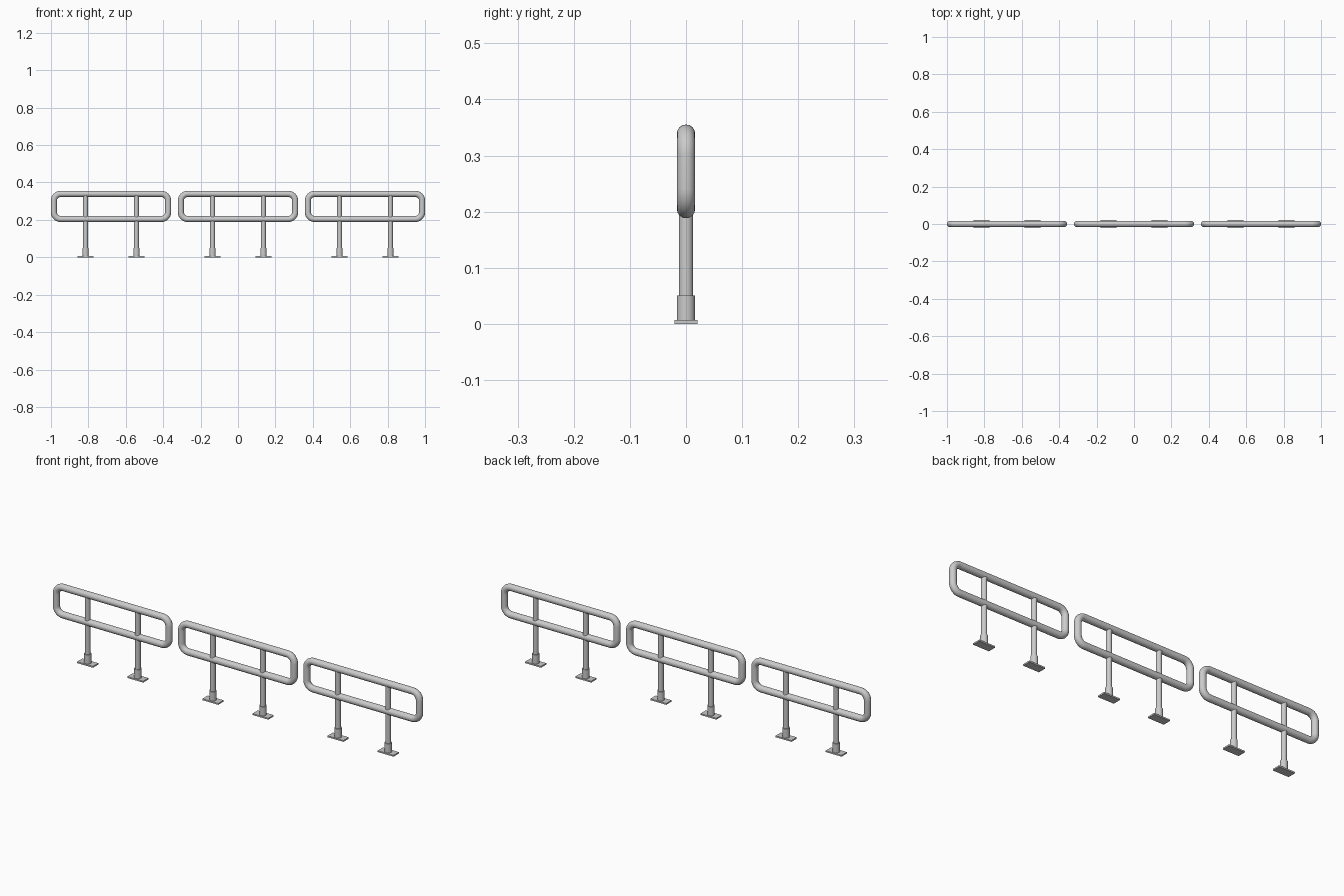
import bpy
from math import sin, cos, pi, radians

if "Cube" in bpy.data.objects:
    bpy.data.objects.remove(bpy.data.objects["Cube"])

PITCH = 0.679        # spacing between the three panels
HALF_W = 0.3055      # rail centreline half width
Z_LOW, Z_HIGH = 0.2045, 0.339
TUBE_R = 0.0163
CORNER_R = 0.037
POST_X = 0.136


def activate(ob):
    bpy.ops.object.select_all(action='DESELECT')
    ob.select_set(True)
    bpy.context.view_layer.objects.active = ob


def cylinder(name, x, r, z0, z1):
    bpy.ops.mesh.primitive_cylinder_add(vertices=32, radius=r, depth=z1 - z0,
                                        location=(x, 0, (z0 + z1) / 2))
    ob = bpy.context.object
    ob.name = name
    bpy.ops.object.shade_smooth_by_angle(angle=radians(40))
    return ob


def rail_loop(name, cx):
    # rounded rectangle path, swept with a round section
    pts = []
    corners = [(1, Z_HIGH, 0), (-1, Z_HIGH, 1), (-1, Z_LOW, 2), (1, Z_LOW, 3)]
    for sx, z, q in corners:
        px = sx * (HALF_W - CORNER_R)
        pz = z - CORNER_R if z == Z_HIGH else z + CORNER_R
        for i in range(11):
            a = (q + i / 10) * pi / 2
            pts.append((px + CORNER_R * cos(a), pz + CORNER_R * sin(a)))
    cu = bpy.data.curves.new(name, 'CURVE')
    cu.dimensions = '2D'
    cu.fill_mode = 'NONE'
    cu.dimensions = '3D'
    cu.fill_mode = 'FULL'
    cu.bevel_depth = TUBE_R
    cu.bevel_resolution = 6
    sp = cu.splines.new('POLY')
    sp.points.add(len(pts) - 1)
    for p, (x, z) in zip(sp.points, pts):
        p.co = (x, 0, z, 1)
    sp.use_cyclic_u = True
    sp.use_smooth = True
    ob = bpy.data.objects.new(name, cu)
    bpy.context.collection.objects.link(ob)
    ob.location.x = cx
    activate(ob)
    bpy.ops.object.convert(target='MESH')
    bpy.ops.object.shade_smooth()


for n, cx in enumerate((-PITCH, 0, PITCH), 1):
    rail_loop(f"rail_loop_{n}", cx)
    for side, s in (("left", -1), ("right", 1)):
        x = cx + s * POST_X
        # upright, its base sleeve and the floor plate
        cylinder(f"post_{n}_{side}", x, 0.0128, 0.004, Z_HIGH)
        cylinder(f"post_sleeve_{n}_{side}", x, 0.0163, 0.004, 0.051)
        bpy.ops.mesh.primitive_cube_add(size=1, location=(x, 0, 0.0035))
        plate = bpy.context.object
        plate.name = f"base_plate_{n}_{side}"
        plate.scale = (0.086, 0.041, 0.007)
        bpy.ops.object.transform_apply(location=False, rotation=False, scale=True)
